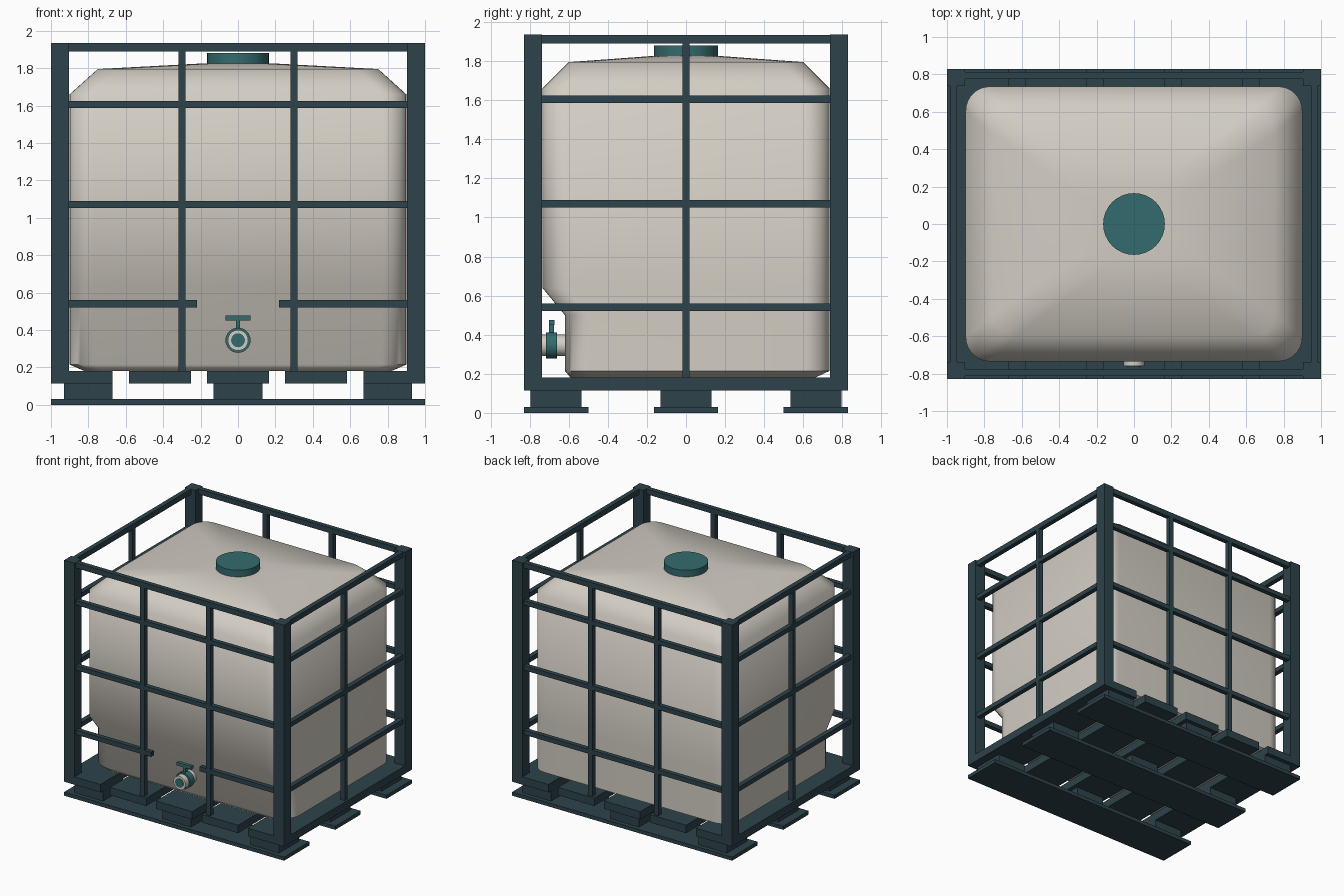
import bpy, bmesh, math
from mathutils import Matrix

if "Cube" in bpy.data.objects:
    bpy.data.objects.remove(bpy.data.objects["Cube"])


def material(name, rgb):
    m = bpy.data.materials.new(name)
    m.diffuse_color = (*rgb, 1)
    m.use_nodes = True
    m.node_tree.nodes["Principled BSDF"].inputs["Base Color"].default_value = m.diffuse_color
    return m


STEEL = material("dark slate", (0.026, 0.056, 0.07))
TEAL = material("teal", (0.034, 0.145, 0.155))
CREAM = material("warm white", (0.65, 0.61, 0.55))


def finish(bm, name, mat, smooth=None):
    bmesh.ops.recalc_face_normals(bm, faces=bm.faces[:])
    mesh = bpy.data.meshes.new(name)
    bm.to_mesh(mesh)
    bm.free()
    mesh.materials.append(mat)
    ob = bpy.data.objects.new(name, mesh)
    bpy.context.collection.objects.link(ob)
    if smooth:
        bpy.ops.object.select_all(action='DESELECT')
        ob.select_set(True)
        bpy.context.view_layer.objects.active = ob
        bpy.ops.object.shade_smooth_by_angle(angle=math.radians(smooth))
    return ob


def box(name, x, y, z, mat=STEEL):
    """Box from (min, max) ranges on each axis."""
    bm = bmesh.new()
    bmesh.ops.create_cube(bm, size=1)
    for v in bm.verts:
        v.co = [r[0] if c < 0 else r[1] for r, c in zip((x, y, z), v.co)]
    return finish(bm, name, mat)


def mid(c, half):
    return (c - half, c + half)


def cylinder(name, r, depth, loc, mat, axis='Z', n=32):
    bm = bmesh.new()
    m = Matrix.Translation(loc)
    if axis == 'Y':
        m = m @ Matrix.Rotation(math.pi / 2, 4, 'X')
    bmesh.ops.create_cone(bm, cap_ends=True, segments=n, radius1=r, radius2=r,
                          depth=depth, matrix=m)
    return finish(bm, name, mat, 30)


# Pallet: skids, blocks and deck boards
for y in (-0.665, 0, 0.665):
    box("pallet_skid", (-1, 1), mid(y, 0.165), (0, 0.03))
    for x in (-0.8, 0, 0.8):
        box("pallet_block", mid(x, 0.13), mid(y, 0.13), (0.03, 0.115))
for i in range(5):
    box("deck_board", mid(-0.835 + i * 0.4175, 0.165), (-0.83, 0.83), (0.115, 0.18))

# Cage: corner posts, uprights and rails
T = 0.019
RX, RY = 0.965, 0.795
for sx in (-1, 1):
    for sy in (-1, 1):
        box("corner_post", mid(sx * 0.952, 0.048), mid(sy * 0.784, 0.046), (0.18, 1.935))
        box("cage_upright", mid(sx * 0.3, T), mid(sy * RY, T), (0.18, 1.89))
    box("side_upright", mid(sx * RX, T), mid(0, T), (0.18, 1.89))

for z, h in ((0.54, T), (1.07, T), (1.605, T), (1.912, 0.022)):
    for s in (-1, 1):
        box("side_rail", mid(s * RX, T), (-0.74, 0.74), mid(z, h))
    box("back_rail", (-0.905, 0.905), mid(RY, T), mid(z, h))
    if z < 0.6:  # front rail is split around the valve
        box("front_rail_left", (-0.905, -0.22), mid(-RY, T), mid(z, h))
        box("front_rail_right", (0.22, 0.905), mid(-RY, T), mid(z, h))
    else:
        box("front_rail", (-0.905, 0.905), mid(-RY, T), mid(z, h))

# Tank: lofted rounded rectangles (z, half width, front y, back y, corner radius)
RINGS = [
    (0.18, 0.82, -0.59, 0.66, 0.10),
    (0.215, 0.90, -0.62, 0.735, 0.13),
    (0.50, 0.90, -0.62, 0.735, 0.13),
    (0.64, 0.90, -0.735, 0.735, 0.13),
    (1.66, 0.90, -0.735, 0.735, 0.13),
    (1.795, 0.75, -0.60, 0.60, 0.12),
    (1.825, 0.19, -0.19, 0.19, 0.10),
]
SEG = 8
bm = bmesh.new()
loops = []
for z, hx, y0, y1, r in RINGS:
    loop = []
    corners = ((hx - r, y1 - r), (r - hx, y1 - r), (r - hx, y0 + r), (hx - r, y0 + r))
    for q, (cx, cy) in enumerate(corners):
        for k in range(SEG + 1):
            a = (q + k / SEG) * math.pi / 2
            loop.append(bm.verts.new((cx + r * math.cos(a), cy + r * math.sin(a), z)))
    loops.append(loop)
for a, b in zip(loops, loops[1:]):
    for i in range(len(a)):
        j = (i + 1) % len(a)
        bm.faces.new((a[i], a[j], b[j], b[i]))
bm.faces.new(loops[0])
bm.faces.new(loops[-1])
finish(bm, "tank", CREAM, 60)

# Filler lid
cylinder("lid", 0.165, 0.055, (0, 0, 1.852), TEAL)

# Outlet valve: pipe, collar, end plug, stem and handle
VZ = 0.345
cylinder("outlet_pipe", 0.055, 0.16, (0, -0.68, VZ), CREAM, 'Y')
cylinder("valve_collar", 0.067, 0.055, (0, -0.688, VZ), TEAL, 'Y')
cylinder("outlet_plug", 0.037, 0.012, (0, -0.758, VZ), TEAL, 'Y')
box("valve_stem", mid(0, 0.012), mid(-0.688, 0.012), (0.40, 0.46), TEAL)
box("valve_handle", mid(0, 0.066), mid(-0.688, 0.014), (0.45, 0.476), TEAL)
